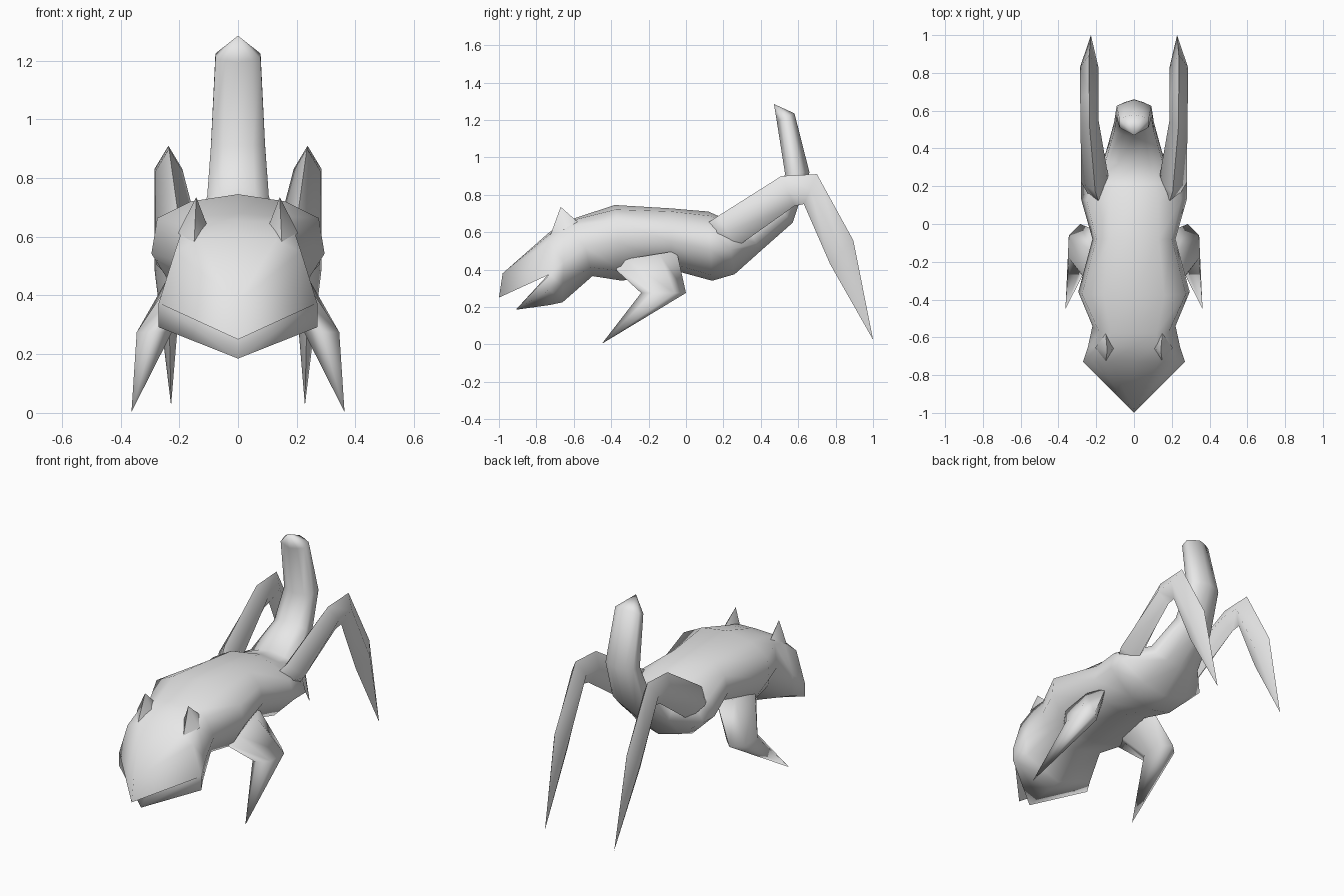
import bpy, bmesh, math

if "Cube" in bpy.data.objects:
    bpy.data.objects.remove(bpy.data.objects["Cube"])

grey = bpy.data.materials.new("plain_grey")
grey.use_nodes = True
grey.diffuse_color = (0.8, 0.8, 0.8, 1)
grey.node_tree.nodes["Principled BSDF"].inputs["Base Color"].default_value = (0.8, 0.8, 0.8, 1)


def finish(name, bm, angle=88):
    """Turn a bmesh into a smooth shaded object."""
    bmesh.ops.recalc_face_normals(bm, faces=bm.faces)
    mesh = bpy.data.meshes.new(name)
    bm.to_mesh(mesh)
    bm.free()
    mesh.materials.append(grey)
    obj = bpy.data.objects.new(name, mesh)
    bpy.context.collection.objects.link(obj)
    bpy.ops.object.select_all(action='DESELECT')
    obj.select_set(True)
    bpy.context.view_layer.objects.active = obj
    bpy.ops.object.shade_smooth_by_angle(angle=math.radians(angle))


def bridge(bm, rings, tip):
    """Join rings of equal length, then close on a tip."""
    loops = [[bm.verts.new(p) for p in r] for r in rings]
    n = len(loops[0])
    for a, b in zip(loops, loops[1:]):
        for i in range(n):
            j = (i + 1) % n
            bm.faces.new((a[i], a[j], b[j], b[i]))
    t = bm.verts.new(tip)
    for i in range(n):
        bm.faces.new((loops[-1][i], loops[-1][(i + 1) % n], t))
    return loops[0]


def body_ring(yt, zt, yb, zb, half):
    """Symmetric ring from a top point, a bottom point and (x, fraction down) pairs."""
    def at(x, t):
        return (x, yt + (yb - yt) * t, zt + (zb - zt) * t)
    return ([at(0, 0)] + [at(x, t) for x, t in half] + [at(0, 1)]
            + [at(-x, t) for x, t in reversed(half)])


def tail_ring(yt, zt, yb, zb, w):
    """Six-cornered ring of half width w."""
    return body_ring(yt, zt, yb, zb, [(w * .55, .12), (w, .27), (w, .73), (w * .55, .88)])


def limb(name, side, rings, tip, n=4):
    """Tapered limb; each ring is (y, z, y, z, centre x, half width)."""
    widest = math.sin(math.tau / n * (n // 4))
    loops = []
    for ya, za, yb, zb, cx, w in rings:
        loop = []
        for i in range(n):
            a = math.tau * i / n
            t = (1 - math.cos(a)) / 2
            x = cx + w * math.sin(a) / widest
            loop.append((side * x, ya + (yb - ya) * t, za + (zb - za) * t))
        loops.append(loop)
    bm = bmesh.new()
    bm.faces.new(bridge(bm, loops, (side * tip[0], tip[1], tip[2])))
    finish(name, bm)


# Body, from the mouth hinge to the end of the raised tail
rings = [
    body_ring(-.73, .60, -.73, .21, [(.13, .03), (.215, .13), (.27, .58), (.27, .79)]),
    body_ring(-.65, .655, -.66, .225, [(.12, .01), (.19, .07), (.245, .5), (.23, .8)]),
    body_ring(-.58, .68, -.50, .365, [(.12, .03), (.185, .13), (.22, .5), (.18, .85)]),
    body_ring(-.38, .745, -.34, .34, [(.16, .06), (.275, .20), (.295, .5), (.20, .87)]),
    body_ring(-.08, .727, -.08, .40, [(.13, .05), (.20, .25), (.22, .55), (.14, .9)]),
    body_ring(.12, .71, .14, .34, [(.13, .06), (.25, .25), (.28, .55), (.14, .92)]),
    body_ring(.21, .67, .26, .375, [(.11, .06), (.22, .25), (.28, .55), (.14, .88)]),
    tail_ring(.31, .65, .40, .50, .15),
    tail_ring(.46, .77, .57, .65, .105),
    tail_ring(.53, .91, .66, .92, .092),
    tail_ring(.485, 1.195, .58, 1.235, .077),
]
bm = bmesh.new()
front = bridge(bm, rings, (0, .47, 1.285))

# Upper jaw: sloping muzzle closing on a pointed lip
snout = bm.verts.new((0, -.98, .38))
lip = bm.verts.new((0, -1.0, .25))
throat = bm.verts.new((0, -.74, .37))
for a, b in ((0, 1), (1, 2), (2, 3), (7, 8), (8, 9), (9, 0)):
    bm.faces.new((front[a], front[b], snout))

# Lower jaw: shallow wedge under the open mouth
chin = bm.verts.new((0, -.91, .185))
for hinge, corner in ((front[3], front[4]), (front[7], front[6])):
    bm.faces.new((hinge, lip, snout))
    bm.faces.new((hinge, throat, lip))
    bm.faces.new((hinge, chin, throat))
    bm.faces.new((hinge, corner, chin))
    bm.faces.new((corner, front[5], chin))
finish("body", bm)

for side, label in ((1, "left"), (-1, "right")):
    # Hind leg: rises to a high knee and falls to a spike
    limb(label + "_hind_leg", side, [
        (.10, .64, .14, .54, .18, .04),
        (.17, .685, .27, .52, .205, .075),
        (.51, .90, .58, .74, .235, .048),
        (.70, .91, .63, .75, .237, .048),
        (.895, .555, .77, .43, .237, .048),
    ], (.228, 1.0, .025))
    # Front leg: backswept upper part, forward pointing spike
    limb(label + "_front_leg", side, [
        (-.42, .44, -.05, .50, .165, .06),
        (-.24, .275, 0, .275, .285, .06),
    ], (.363, -.45, .003), 6)
    # Ear: low fin rising from the brow
    limb(label + "_ear", side, [
        (-.73, .57, -.58, .655, .15, .055),
    ], (.142, -.67, .735))
